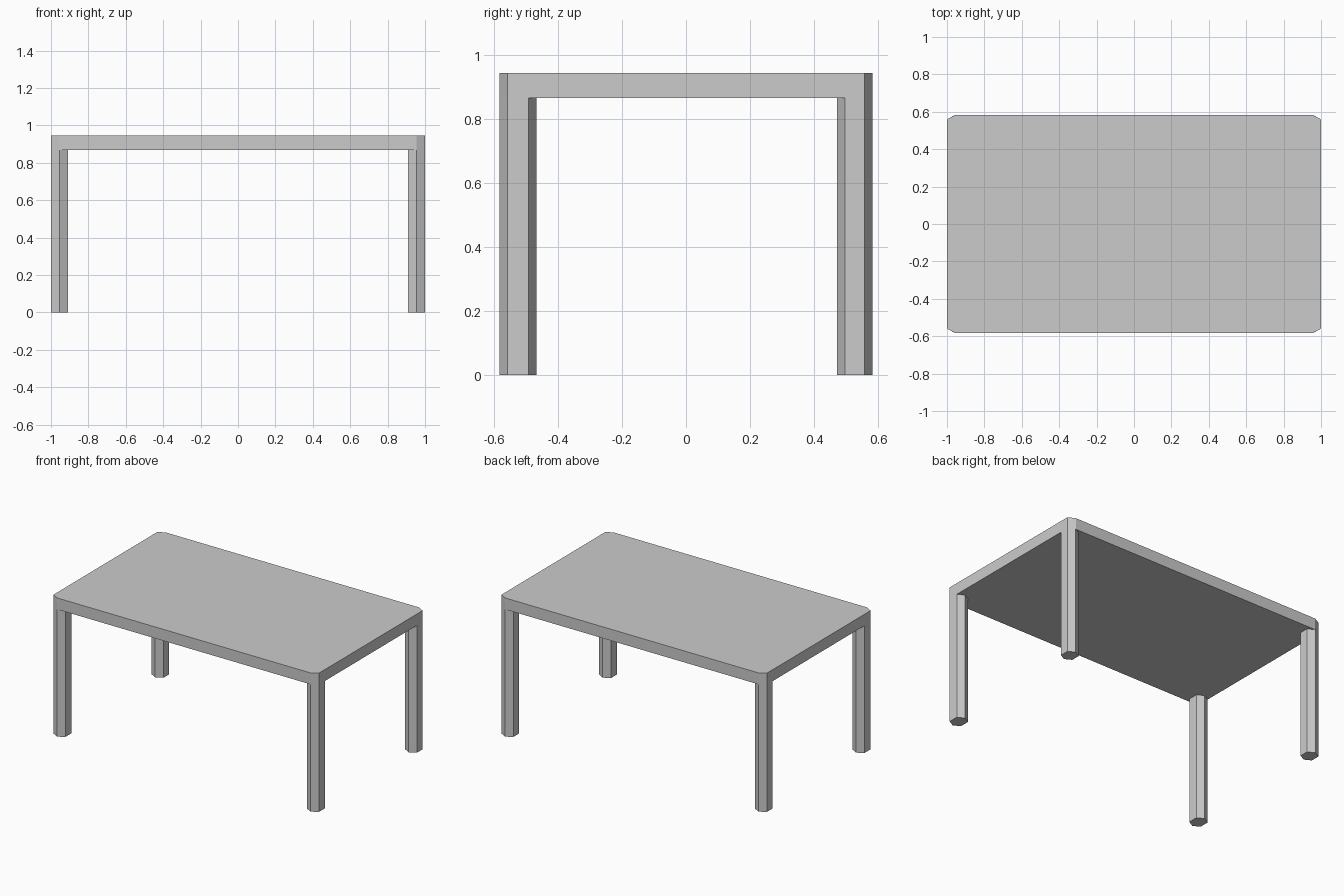
import bpy, bmesh

if "Cube" in bpy.data.objects:
    bpy.data.objects.remove(bpy.data.objects["Cube"])

HX, HY = 1.0, 0.584        # half size of the table
TOP, UNDER = 0.945, 0.867  # top and underside heights of the slab
CX, CY = 0.046, 0.025      # corner cut, shared by slab and legs


def prism(name, outline, z0, z1):
    """Closed prism from a counter-clockwise outline."""
    bm = bmesh.new()
    face = bm.faces.new([bm.verts.new((x, y, z0)) for x, y in outline])
    ext = bmesh.ops.extrude_face_region(bm, geom=[face], use_keep_orig=True)
    verts = [g for g in ext["geom"] if isinstance(g, bmesh.types.BMVert)]
    bmesh.ops.translate(bm, verts=verts, vec=(0, 0, z1 - z0))
    bmesh.ops.recalc_face_normals(bm, faces=bm.faces[:])
    mesh = bpy.data.meshes.new(name)
    bm.to_mesh(mesh)
    bm.free()
    obj = bpy.data.objects.new(name, mesh)
    bpy.context.collection.objects.link(obj)
    return obj


# Tabletop: slab with cut corners
prism("tabletop", [
    (-HX + CX, -HY), (HX - CX, -HY), (HX, -HY + CY), (HX, HY - CY),
    (HX - CX, HY), (-HX + CX, HY), (-HX, HY - CY), (-HX, -HY + CY)],
    UNDER, TOP)

# Legs: six-sided posts, flush with the slab's cut corners
for side, sx in (("left", -1), ("right", 1)):
    for end, sy, depth in (("front", -1, 0.117), ("back", 1, 0.111)):
        x, y = sx * (HX - CX + 0.001), sy * (HY - depth / 2)
        w, d = HX - abs(x), depth / 2
        s = d - CY
        prism(f"{end}_{side}_leg", [
            (x, y - d), (x + w, y - s), (x + w, y + s),
            (x, y + d), (x - w, y + s), (x - w, y - s)],
            0, UNDER)
